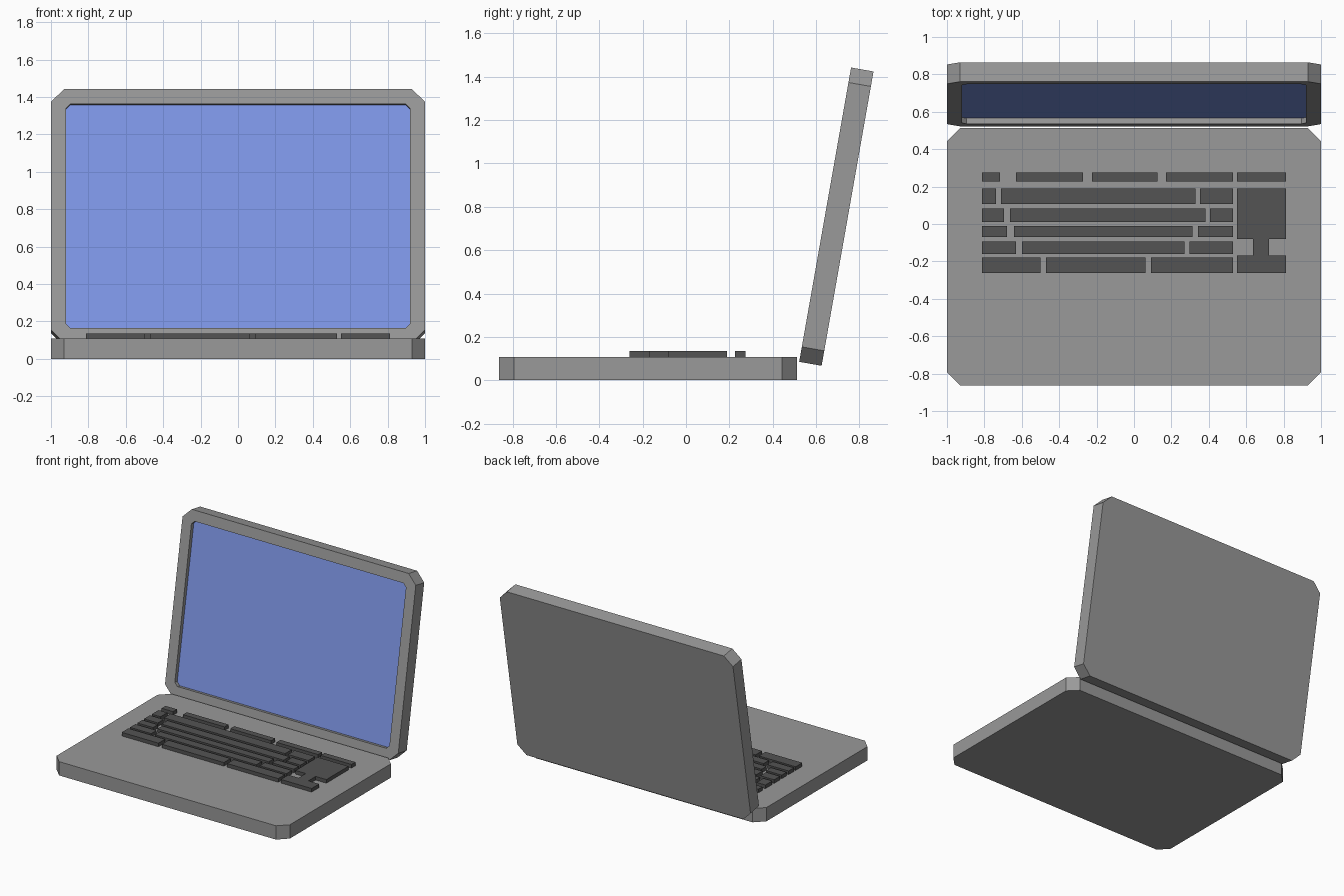
import bpy, bmesh, math

if "Cube" in bpy.data.objects:
    bpy.data.objects.remove(bpy.data.objects["Cube"])


def material(name, rgb):
    m = bpy.data.materials.new(name)
    m.diffuse_color = (*rgb, 1.0)
    m.use_nodes = True
    m.node_tree.nodes["Principled BSDF"].inputs["Base Color"].default_value = m.diffuse_color
    return m


CASE = material("case grey", (0.319, 0.319, 0.319))
KEYS = material("key dark grey", (0.087, 0.087, 0.087))
SCREEN = material("screen blue", (0.212, 0.31, 0.807))


def octagon(x0, x1, y0, y1, c):
    """Rectangle with cut corners, counter-clockwise."""
    return [(x0 + c, y0), (x1 - c, y0), (x1, y0 + c), (x1, y1 - c),
            (x1 - c, y1), (x0 + c, y1), (x0, y1 - c), (x0, y0 + c)]


def rect(x0, x1, y0, y1):
    return [(x0, y0), (x1, y0), (x1, y1), (x0, y1)]


def loft(bm, loops):
    """Join matching loops with quads, cap both ends, return the end cap."""
    rings = [[bm.verts.new(p) for p in loop] for loop in loops]
    n = len(rings[0])
    for a, b in zip(rings, rings[1:]):
        for i in range(n):
            j = (i + 1) % n
            bm.faces.new((a[i], a[j], b[j], b[i]))
    bm.faces.new(rings[0][::-1])
    return bm.faces.new(rings[-1])


def prism(bm, outline, z0, z1):
    loft(bm, [[(x, y, z) for x, y in outline] for z in (z0, z1)])


def finish(bm, name, *mats):
    bmesh.ops.recalc_face_normals(bm, faces=bm.faces)
    me = bpy.data.meshes.new(name)
    bm.to_mesh(me)
    bm.free()
    for m in mats:
        me.materials.append(m)
    ob = bpy.data.objects.new(name, me)
    bpy.context.collection.objects.link(ob)
    return ob


# Base slab with cut corners
BASE_TOP = 0.107
bm = bmesh.new()
prism(bm, octagon(-1, 1, -0.863, 0.513, 0.07), 0, BASE_TOP)
finish(bm, "base", CASE)

# Lid: same slab, with a recessed screen, leaning back 10 degrees
LENGTH, THICK, RIM, RECESS = 1.378, 0.105, 0.08, 0.03
outer = octagon(-1, 1, 0, LENGTH, 0.07)
inner = octagon(-1 + RIM, 1 - RIM, RIM, LENGTH - RIM, 0.025)
bm = bmesh.new()
glass = loft(bm, [[(x, d, z) for x, z in outline] for outline, d in
                  ((outer, THICK), (outer, 0), (inner, 0), (inner, RECESS))])
glass.material_index = 1
lid = finish(bm, "lid_with_screen", CASE, SCREEN)
lid.location = (0, 0.522, 0.085)
lid.rotation_euler.x = math.radians(-10)

# Key rows: y range, then the x gaps that split each row
L, R, KEY_TOP = -0.814, 0.528, 0.135
rows = [
    (0.227, 0.275, [(-0.716, -0.631), (-0.274, -0.225), (0.126, 0.171)]),
    (0.107, 0.19, [(-0.739, -0.711), (0.329, 0.354)]),
    (0.012, 0.084, [(-0.696, -0.664), (0.383, 0.406)]),
    (-0.07, -0.01, [(-0.68, -0.642), (0.313, 0.342)]),
    (-0.16, -0.094, [(-0.632, -0.6), (0.27, 0.298)]),
    (-0.261, -0.18, [(-0.499, -0.47), (0.062, 0.09)]),
]
bm = bmesh.new()
for y0, y1, gaps in rows:
    starts = [L] + [g[1] for g in gaps]
    ends = [g[0] for g in gaps] + [R]
    for x0, x1 in zip(starts, ends):
        prism(bm, rect(x0, x1, y0, y1), BASE_TOP - 0.005, KEY_TOP)

# Right-hand block: top key and the stepped number/arrow pad
P0, P1, S0, S1 = 0.55, 0.814, 0.637, 0.722
prism(bm, rect(P0, P1, 0.227, 0.275), BASE_TOP - 0.005, KEY_TOP)
pad = [(P0, -0.261), (P1, -0.261), (P1, -0.169), (S1, -0.169),
       (S1, -0.08), (P1, -0.08), (P1, 0.19), (P0, 0.19),
       (P0, -0.08), (S0, -0.08), (S0, -0.169), (P0, -0.169)]
prism(bm, pad, BASE_TOP - 0.005, KEY_TOP)
finish(bm, "keyboard", KEYS)
